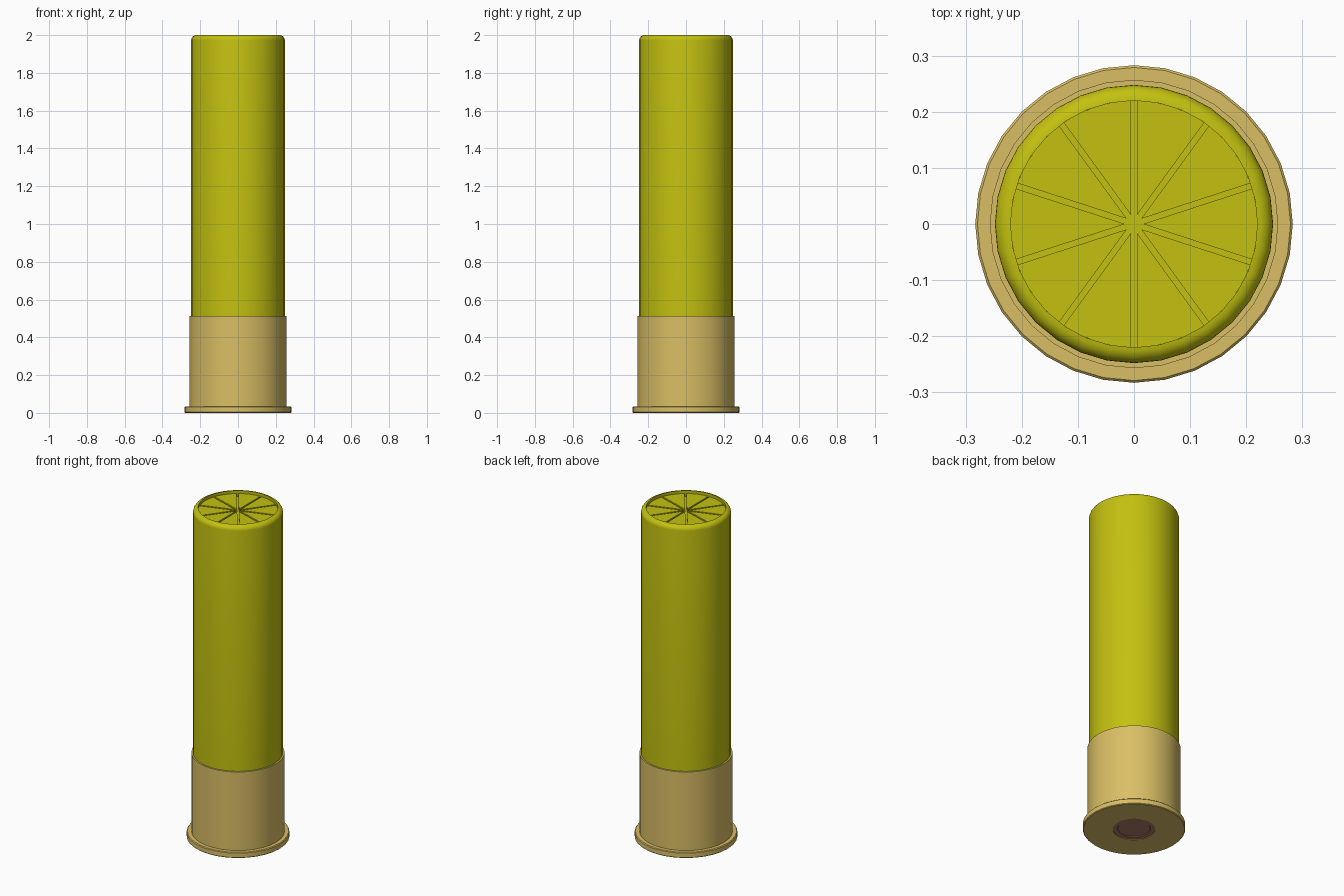
import bpy, bmesh, math

if "Cube" in bpy.data.objects:
    bpy.data.objects.remove(bpy.data.objects["Cube"])


def material(name, rgb):
    m = bpy.data.materials.new(name)
    m.diffuse_color = (*rgb, 1)
    m.use_nodes = True
    m.node_tree.nodes["Principled BSDF"].inputs["Base Color"].default_value = m.diffuse_color
    return m


plastic = material("yellow_green_plastic", (0.546, 0.533, 0.005))
brass = material("brass", (0.70, 0.52, 0.13))
copper = material("brown_copper", (0.42, 0.21, 0.14))


def finish(name, bm, mat):
    bmesh.ops.recalc_face_normals(bm, faces=bm.faces[:])
    mesh = bpy.data.meshes.new(name)
    bm.to_mesh(mesh)
    bm.free()
    mesh.materials.append(mat)
    ob = bpy.data.objects.new(name, mesh)
    bpy.context.collection.objects.link(ob)
    bpy.ops.object.select_all(action='DESELECT')
    bpy.context.view_layer.objects.active = ob
    ob.select_set(True)
    bpy.ops.object.shade_smooth_by_angle(angle=math.radians(31))
    return ob


def lathe(name, profile, mat, sides=32):
    """Spin (radius, z) points about z; both open ends are capped."""
    bm = bmesh.new()
    rings = []
    for r, z in profile:
        rings.append([bm.verts.new((r * math.cos(2 * math.pi * i / sides),
                                    r * math.sin(2 * math.pi * i / sides), z))
                      for i in range(sides)])
    for a, b in zip(rings, rings[1:]):
        for i in range(sides):
            j = (i + 1) % sides
            bm.faces.new((a[i], a[j], b[j], b[i]))
    bm.faces.new(rings[0])
    bm.faces.new(rings[-1])
    return finish(name, bm, mat)


# Hull with rounded mouth and recessed crimp floor
R, FILLET, INNER = 0.248, 0.028, 0.22
lip = [(R - FILLET + FILLET * math.cos(math.radians(a)),
        2 - FILLET + FILLET * math.sin(math.radians(a))) for a in range(0, 91, 15)]
lathe("hull", [(R, 0.49)] + lip + [(INNER, 1.965)], plastic)

# Ten folded crimp wedges separated by narrow parallel-sided grooves
bm = bmesh.new()
half = math.radians(18)
gap = 0.005
tip = gap / math.sin(half)
edge = half - math.asin(gap / INNER)
for k in range(10):
    mid = math.radians(36 * k)
    outline = [(tip * math.cos(mid), tip * math.sin(mid))]
    for s in range(5):
        a = mid - edge + 2 * edge * s / 4
        outline.append((INNER * math.cos(a), INNER * math.sin(a)))
    top = [bm.verts.new((x, y, 1.982)) for x, y in outline]
    low = [bm.verts.new((x, y, 1.965)) for x, y in outline]
    bm.faces.new(top)
    n = len(top)
    for i in range(n):
        j = (i + 1) % n
        bm.faces.new((top[i], low[i], low[j], top[j]))
    bm.faces.new(low[::-1])
finish("crimp_folds", bm, plastic)

# Brass head: primer pocket, rim flange, cup wall and open top lip
lathe("brass_head", [(0.117, 0.02), (0.117, 0), (0.279, 0), (0.283, 0.004),
                     (0.283, 0.031), (0.279, 0.035), (0.257, 0.035),
                     (0.257, 0.512), (0.247, 0.512), (0.247, 0.49)], brass)

# Primer with an outer ring and a slightly sunken centre
lathe("primer", [(0.117, 0.018), (0.117, 0.003), (0.092, 0.003),
                 (0.088, 0.007)], copper)
